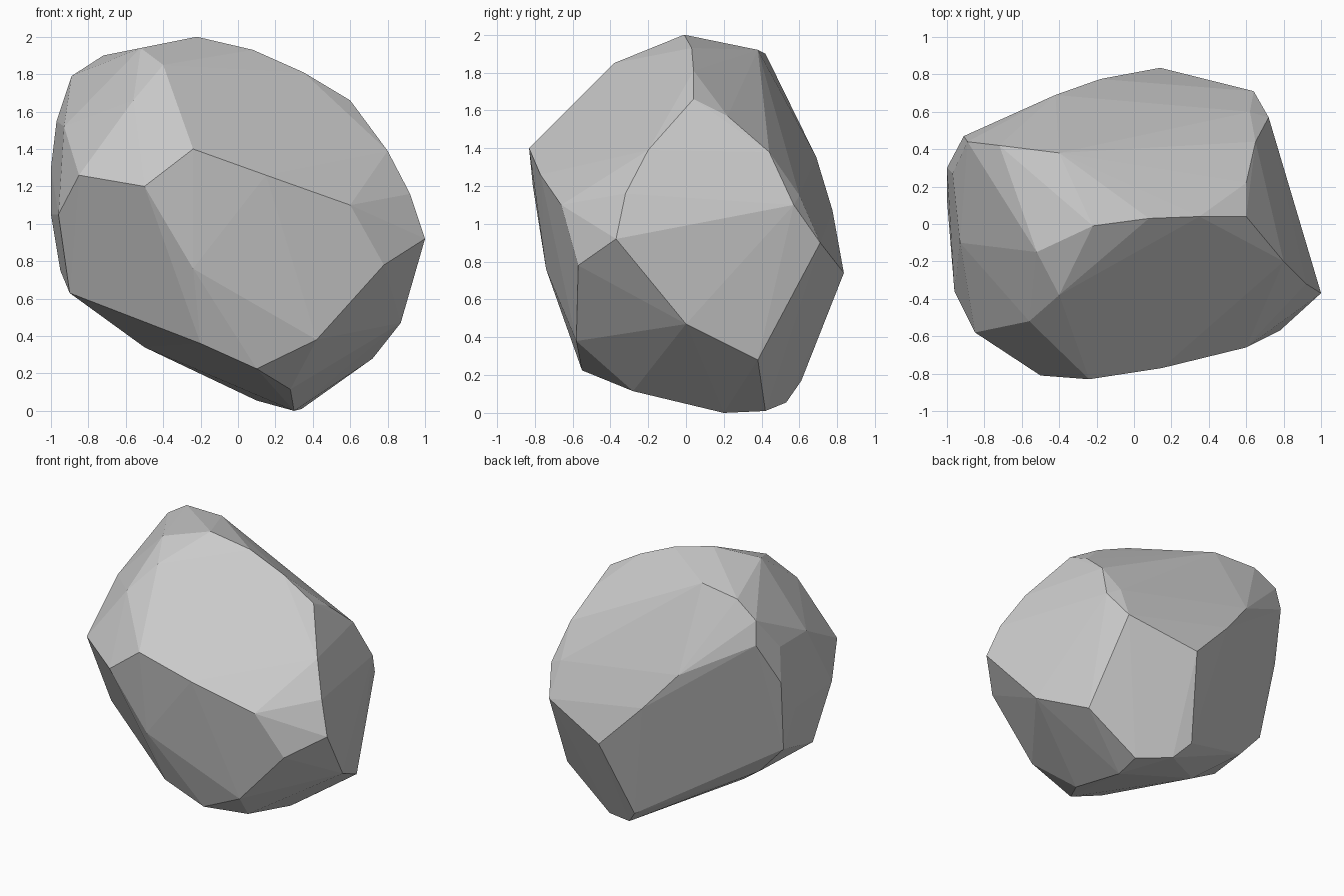
import bpy, bmesh, math

# Corner points of the boulder, grouped by the edge they follow
crown = [(-.22, -.01, 2), (.08, .03, 1.93), (.35, .04, 1.81),
         (-.4, -.38, 1.85), (-.52, -.15, 1.94), (-.4, .38, 1.92), (-.72, .42, 1.9),
         (-.89, .44, 1.79), (-.56, -.52, 1.66)]
front_ridge = [(-.85, -.58, 1.26), (-.5, -.81, 1.2), (-.24, -.83, 1.4),
               (.15, -.77, 1.26), (.6, -.66, 1.1), (1, -.37, .92)]
right_edges = [(.6, .04, 1.66), (.8, -.2, 1.39), (.92, -.32, 1.16), (.8, .28, 1.03),
               (.72, .57, 1.1), (.64, .71, .9), (.6, .22, 1.57), (.65, .44, 1.38),
               (.87, 0, .47), (.72, .38, .28)]
back_ridge = [(.14, .835, .74), (-.18, .775, 1.07), (-.42, .69, 1.35), (-.91, .47, 1.62),
              (.1, .47, 1.56), (.62, .6, 1.15), (0, .61, .17)]
left_edges = [(-.97, .27, 1.55), (-1, .3, 1.3), (-1, .13, 1.05), (-.95, .2, .75),
              (-.96, -.36, 1.05), (-.9, -.22, .63), (-.93, -.1, 1.52)]
base = [(-.24, -.74, .76), (-.2, -.58, .36), (.1, -.55, .225), (.42, -.58, .38),
        (.78, -.57, .78), (.28, -.28, .115), (.3, .2, 0), (.1, .53, .055),
        (.34, .42, .01), (-.5, .02, .34), (-.76, .22, .54)]

# Wrap the points in a faceted hull and merge nearly flat triangles
bm = bmesh.new()
for group in (crown, front_ridge, right_edges, back_ridge, left_edges, base):
    for co in group:
        bm.verts.new(co)
bmesh.ops.convex_hull(bm, input=bm.verts[:])
bmesh.ops.delete(bm, geom=[v for v in bm.verts if not v.link_faces], context='VERTS')
bmesh.ops.dissolve_limit(bm, angle_limit=math.radians(2), verts=bm.verts[:], edges=bm.edges[:])
bmesh.ops.recalc_face_normals(bm, faces=bm.faces[:])

# Boulder object, flat shaded
mesh = bpy.data.meshes.new("boulder")
bm.to_mesh(mesh)
bm.free()
rock = bpy.data.objects.new("boulder", mesh)
bpy.context.collection.objects.link(rock)
